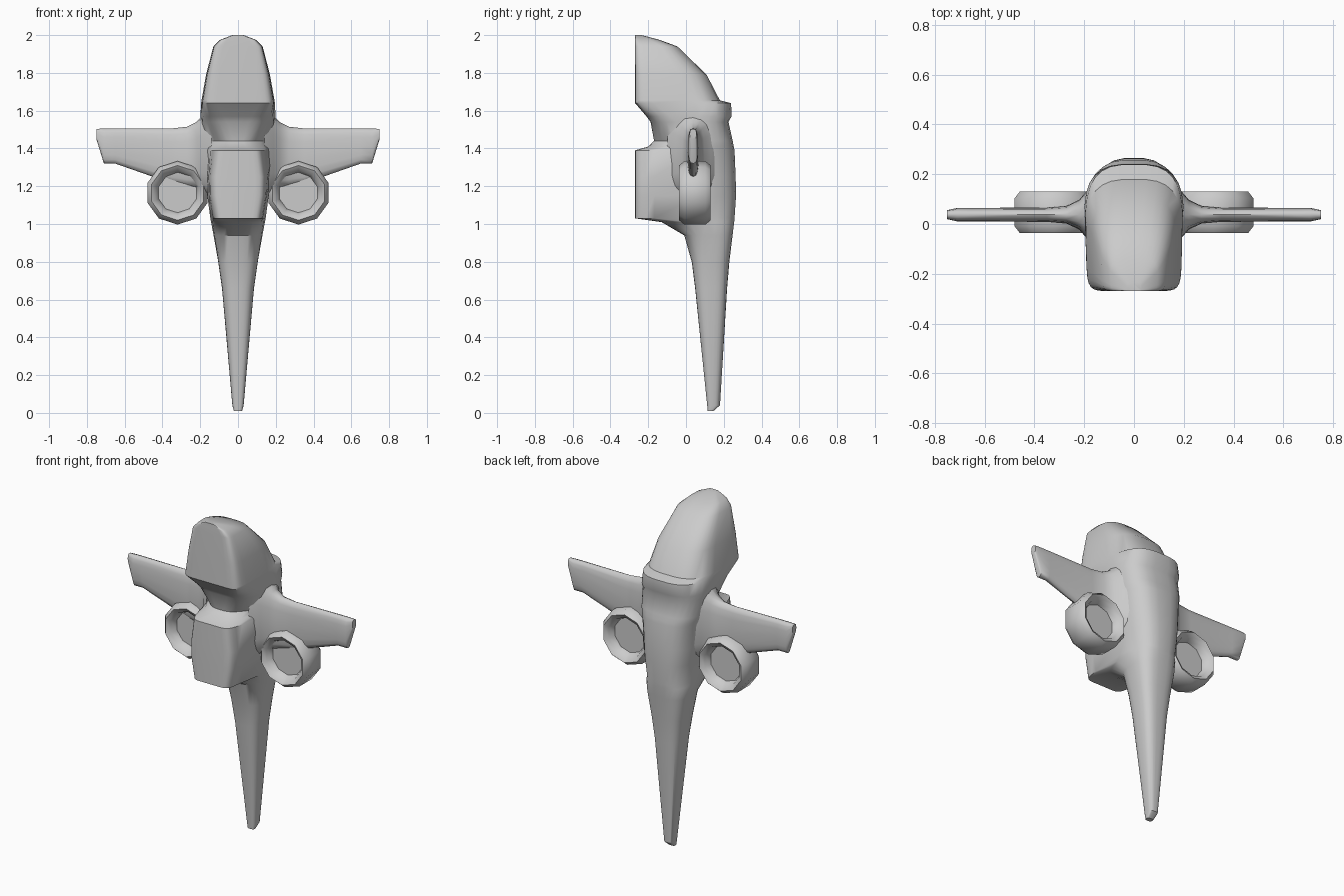
import bpy, bmesh, math

if "Cube" in bpy.data.objects:
    bpy.data.objects.remove(bpy.data.objects["Cube"])


def loft(name, rings, angle):
    """Skin a list of equally sized point rings and cap both ends."""
    bm = bmesh.new()
    loops = [[bm.verts.new(p) for p in r] for r in rings]
    n = len(loops[0])
    for a, b in zip(loops, loops[1:]):
        for i in range(n):
            j = (i + 1) % n
            bm.faces.new((a[i], a[j], b[j], b[i]))
    bm.faces.new(loops[0])
    bm.faces.new(loops[-1])
    bmesh.ops.recalc_face_normals(bm, faces=bm.faces)
    me = bpy.data.meshes.new(name)
    bm.to_mesh(me)
    bm.free()
    ob = bpy.data.objects.new(name, me)
    bpy.context.collection.objects.link(ob)
    bpy.ops.object.select_all(action='DESELECT')
    ob.select_set(True)
    bpy.context.view_layer.objects.active = ob
    bpy.ops.object.shade_smooth_by_angle(angle=math.radians(angle))


def spow(v, n):
    return math.copysign(abs(v) ** (2 / n), v)


def body_ring(z, w, yf, yb, count=28):
    """Rounded section; the front gets squarer where it is cut flat."""
    mid, half, ring = (yf + yb) / 2, (yb - yf) / 2, []
    square = 3 + 6 * min(1, max(0, (-yf - 0.17) * 10))
    front = 0.96 * w
    if 0.9 < z < 1.5:      # narrower block under the neck
        front = min(front, max(0.11, 0.145 - 0.036 * ((z - 1.21) / 0.2) ** 4))
    elif 1.5 < z < 1.6:
        front = 0.84 * w
    for i in range(count):
        t = math.tau * (i + 0.5) / count
        s = math.sin(t)
        n = 3 if s > 0 else square
        v = spow(s, n)
        width = w + (front - w) * max(0, -v)
        ring.append((width * spow(math.cos(t), n), mid + half * v, z))
    return ring


# Fuselage: z, half width, front y, back y
sections = [
    (0.01, 0.022, 0.115, 0.145), (0.04, 0.03, 0.112, 0.18),
    (0.66, 0.085, 0.048, 0.218), (0.8, 0.105, 0.03, 0.23),
    (0.94, 0.13, -0.01, 0.247), (1.01, 0.143, -0.13, 0.256),
    (1.03, 0.147, -0.27, 0.258), (1.15, 0.163, -0.27, 0.266),
    (1.25, 0.173, -0.27, 0.264), (1.39, 0.188, -0.27, 0.258),
    (1.41, 0.189, -0.2, 0.254), (1.44, 0.192, -0.17, 0.248),
    (1.54, 0.2, -0.188, 0.226), (1.57, 0.2, -0.21, 0.242),
    (1.64, 0.196, -0.27, 0.24), (1.655, 0.194, -0.27, 0.18),
    (1.79, 0.17, -0.27, 0.11), (1.94, 0.131, -0.27, -0.045),
    (1.975, 0.095, -0.27, -0.14), (2.0, 0.03, -0.27, -0.235),
]
loft("fuselage", [body_ring(*s) for s in sections], 40)

# Wing sections: x, low z, high z, half thickness
wing = [
    (0.14, 1.14, 1.61, 0.14), (0.19, 1.17, 1.57, 0.095),
    (0.22, 1.19, 1.54, 0.06), (0.27, 1.2, 1.515, 0.036),
    (0.35, 1.215, 1.506, 0.029), (0.65, 1.32, 1.506, 0.027),
    (0.71, 1.32, 1.506, 0.027), (0.75, 1.45, 1.503, 0.018),
]


def wing_ring(side, x, low, high, thick):
    ts = [math.tau * i / 16 for i in range(16)]
    return [(side * x, 0.0375 + thick * spow(math.cos(t), 2.8),
             (low + high) / 2 + (high - low) / 2 * spow(math.sin(t), 2.8))
            for t in ts]


# Engine half profile: radius, distance from mid plane; mirrored front to back
half_engine = [(0.001, 0.028), (0.105, 0.028), (0.12, 0.068),
               (0.145, 0.084), (0.168, 0.056)]
engine = ([(r, 0.047 - d) for r, d in half_engine]
          + [(r, 0.047 + d) for r, d in reversed(half_engine)])


def engine_ring(side, r, y):
    ts = [math.tau * i / 10 for i in range(10)]
    return [(side * 0.32 + r * math.sin(t), y, 1.165 + r * math.cos(t))
            for t in ts]


for side, label in ((1, "right"), (-1, "left")):
    loft(label + "_wing", [wing_ring(side, *s) for s in wing], 45)
    loft(label + "_engine", [engine_ring(side, *s) for s in engine], 50)
